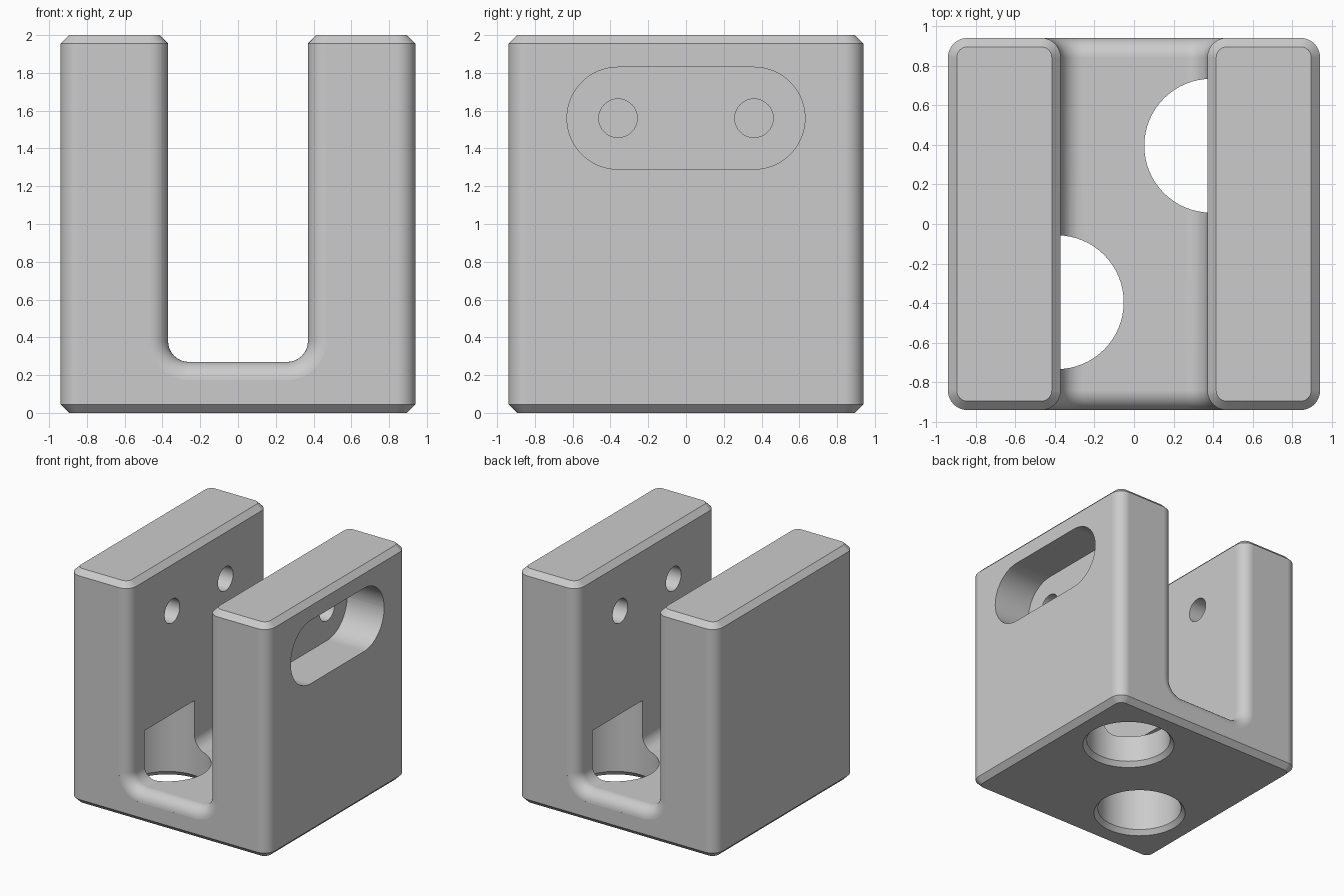
import bpy, bmesh, math

if "Cube" in bpy.data.objects:
    bpy.data.objects.remove(bpy.data.objects["Cube"])

H, R, C = 0.94, 0.10, 0.045      # half width, edge rounding, chamfer
W, FLOOR, RB = 0.37, 0.27, 0.11  # channel half width, floor height, corner radius

grey = bpy.data.materials.new("plain_grey")
grey.diffuse_color = (0.6, 0.6, 0.6, 1)
grey.use_nodes = True
grey.node_tree.nodes["Principled BSDF"].inputs["Base Color"].default_value = grey.diffuse_color


def loft(name, rings):
    """Closed solid through rings of equal point count."""
    bm = bmesh.new()
    vs = [[bm.verts.new(p) for p in ring] for ring in rings]
    n = len(vs[0])
    for a, b in zip(vs, vs[1:]):
        for i in range(n):
            j = (i + 1) % n
            bm.faces.new((a[i], a[j], b[j], b[i]))
    bm.faces.new(vs[0][::-1])
    bm.faces.new(vs[-1])
    bmesh.ops.recalc_face_normals(bm, faces=bm.faces)
    me = bpy.data.meshes.new(name)
    bm.to_mesh(me)
    bm.free()
    ob = bpy.data.objects.new(name, me)
    bpy.context.collection.objects.link(ob)
    return ob


def rounded(hx, hy, r, n=10):
    """Rounded rectangle outline, centred on the origin."""
    pts = []
    for k, (sx, sy) in enumerate(((1, 1), (-1, 1), (-1, -1), (1, -1))):
        for i in range(n + 1):
            a = math.pi / 2 * (k + i / n)
            pts.append((sx * (hx - r) + r * math.cos(a), sy * (hy - r) + r * math.sin(a)))
    return pts


def circle(r, n=64):
    return [(r * math.cos(2 * math.pi * i / n), r * math.sin(2 * math.pi * i / n)) for i in range(n)]


# Block with rounded upright edges and chamfered top and bottom
body = loft("clamp_block", [[(x, y, z) for x, y in rounded(H - c, H - c, R - c)]
                            for z, c in ((0, C), (C, 0), (2 - C, 0), (2, C))])
body.data.materials.append(grey)


# U-shaped channel cutter, flared at both ends and along the top chamfer
def channel_ring(a, side, y_out=None):
    def at(r):
        y = H - R + r * math.sin(a)
        return W + R - r * math.cos(a), side * (y if y_out is None else y_out)
    w, y = at(R)
    wt, yt = at(R - C)
    o = w - W
    rb, zb = RB + o, FLOOR - o
    half = [(wt, yt, 2.1), (wt, yt, 2.0), (w, y, 2 - C)]
    for i in range(11):
        t = math.pi / 2 * i / 10
        half.append((w - rb + rb * math.cos(t), y, zb + rb - rb * math.sin(t)))
    return half + [(-x, y, z) for x, y, z in reversed(half)]


angles = [math.radians(88) * i / 10 for i in range(11)]
end = [channel_ring(angles[-1], -1, 1.1)]
rings = end + [channel_ring(a, -1) for a in reversed(angles)]
rings += [channel_ring(a, 1) for a in angles] + [channel_ring(angles[-1], 1, 1.1)]
cutters = [loft("channel_cutter", rings)]

# Two base bores with chamfered mouths, reaching up into the walls
for s in (1, -1):
    cutters.append(loft("bore_cutter", [[(s * 0.39 + x, s * 0.395 + y, z) for x, y in circle(r)]
                                        for r, z in ((0.41, -0.05), (0.338, 0.04), (0.338, 0.68))]))

# Long recess in the right wall
cutters.append(loft("recess_cutter", [[(x, y, 1.56 + z) for y, z in rounded(0.63, 0.2699, 0.2698, 20)]
                                      for x in (0.59, 1.1)]))

# Bolt holes: through the right wall, blind in the left wall
for s in (1, -1):
    cutters.append(loft("bolt_hole_cutter", [[(x, s * 0.36 + y, 1.56 + z) for y, z in circle(0.102, 40)]
                                             for x in (-0.72, 0.75)]))

# Apply the cuts and remove the cutters
bpy.context.view_layer.objects.active = body
body.select_set(True)
for c in cutters:
    m = body.modifiers.new("cut", 'BOOLEAN')
    m.operation, m.solver, m.object = 'DIFFERENCE', 'EXACT', c
    bpy.ops.object.modifier_apply(modifier=m.name)
    bpy.data.objects.remove(c)

# Smooth the rounds, keep chamfers and flats crisp
bpy.ops.object.shade_smooth_by_angle(angle=math.radians(25))
wn = body.modifiers.new("flat_faces", 'WEIGHTED_NORMAL')
wn.keep_sharp = True
